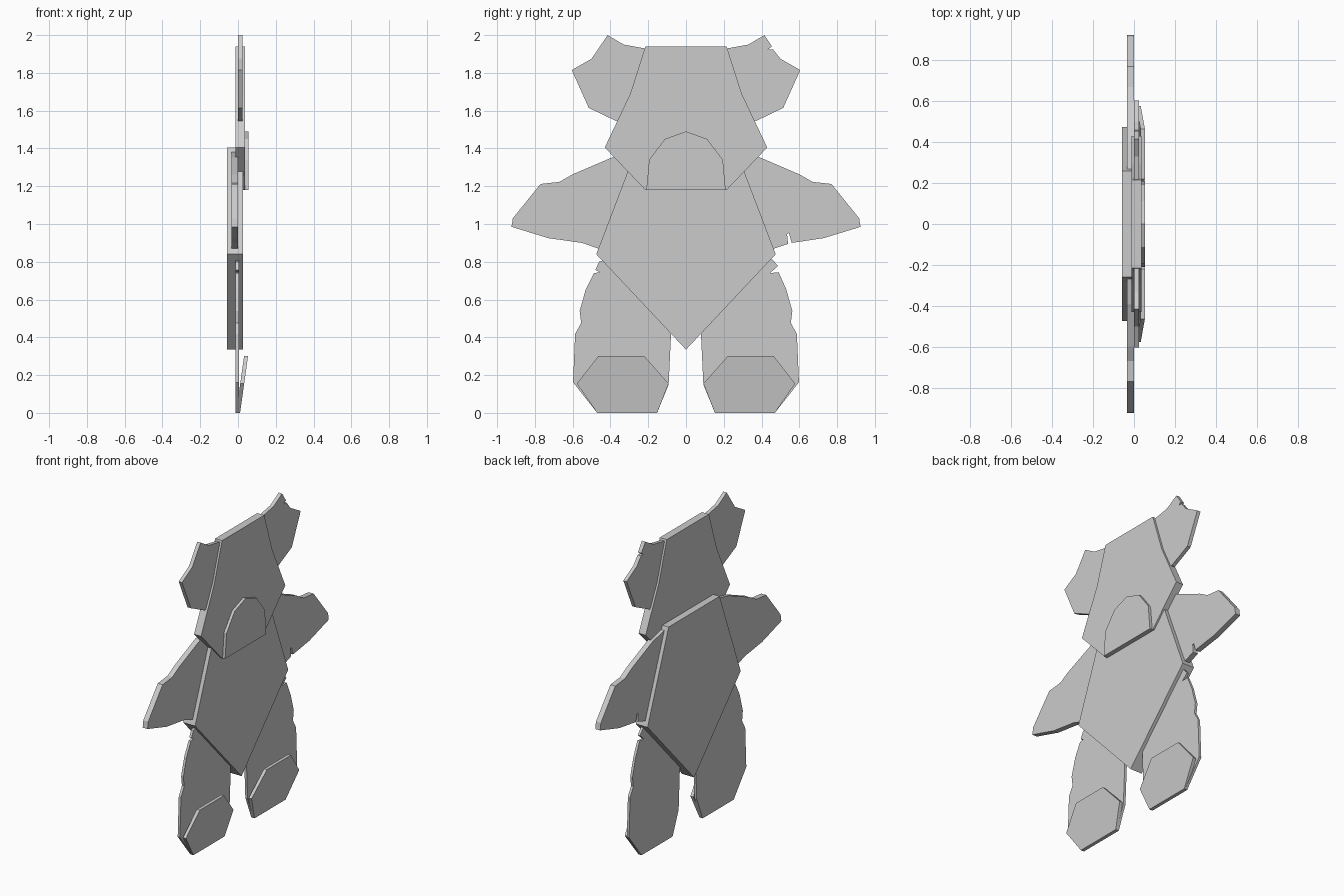
import bpy
import bmesh

default_cube = bpy.data.objects.get("Cube")
if default_cube:
    bpy.data.objects.remove(default_cube, do_unlink=True)

# Single plain colour for the whole cut-out figure
grey = bpy.data.materials.new("plain grey")
grey.use_nodes = True
colour = (.6, .6, .6, 1)
grey.diffuse_color = colour
grey.node_tree.nodes["Principled BSDF"].inputs["Base Color"].default_value = colour


def make_plate(name, outline, back, front, lean=0):
    """Extrude a (y, z) outline along x; lean shifts x in proportion to height."""
    bm = bmesh.new()
    verts = [bm.verts.new((back, y, z)) for y, z in outline]
    face = bm.faces.new(verts)
    extruded = bmesh.ops.extrude_face_region(bm, geom=[face])
    for item in extruded["geom"]:
        if isinstance(item, bmesh.types.BMVert):
            item.co.x = front
    for vert in bm.verts:
        vert.co.x += lean * vert.co.z
    bmesh.ops.recalc_face_normals(bm, faces=bm.faces)
    mesh = bpy.data.meshes.new(name)
    bm.to_mesh(mesh)
    bm.free()
    mesh.materials.append(grey)
    plate = bpy.data.objects.new(name, mesh)
    bpy.context.collection.objects.link(plate)
    return plate


def flip(outline):
    return [(-y, z) for y, z in outline]


def symmetric(half):
    """Complete a half outline by reflecting it across y = 0."""
    return half + [(-y, z) for y, z in reversed(half) if y > 0]


# Central plates: thick body, head over it, muzzle on top
body = symmetric([(0, .335), (.475, .84), (.26, 1.405)])
head = symmetric([(.215, 1.18), (.43, 1.405), (.295, 1.69), (.215, 1.94)])
muzzle = symmetric([(.21, 1.18), (.195, 1.34), (.112, 1.45), (0, 1.49)])
make_plate("body", body, -.058, .026)
make_plate("head", head, -.013, .037)
make_plate("muzzle", muzzle, .036, .055)

# Ears, the rear one with a small nick in its edge
ear_top = [(.2, 1.92), (.22, 1.93), (.33, 1.95), (.415, 2)]
ear_nick = [(.455, 1.94), (.435, 1.925), (.46, 1.925)]
ear_side = [(.5, 1.875), (.605, 1.815), (.515, 1.615), (.37, 1.545), (.28, 1.6)]
make_plate("rear_ear", ear_top + ear_nick + ear_side, 0, .024)
make_plate("front_ear", flip(ear_top + ear_side), 0, .024)

# Arms, the rear one with a slit on the underside
arm_top = [(.24, 1.3), (.27, 1.38), (.39, 1.353), (.6, 1.263), (.67, 1.223),
           (.77, 1.212), (.917, 1.03), (.924, .985), (.728, .925)]
arm_slit = [(.56, .9), (.545, .952), (.535, .947), (.54, .895)]
arm_plain = [(.55, .9)]
arm_end = [(.453, .866), (.4, .88)]
make_plate("rear_arm", arm_top + arm_slit + arm_end, -.034, .001)
make_plate("front_arm", flip(arm_top + arm_plain + arm_end), -.034, .001)

# Legs with jagged hips, and feet leaning forward from the ground
rear_hip = [(.45, .82), (.487, .778), (.445, .74), (.49, .745)]
front_hip = [(.46, .8), (.48, .757), (.455, .745), (.487, .74)]
leg = [(.53, .656), (.563, .54), (.555, .476), (.587, .418), (.598, .162),
       (.47, 0), (.153, 0), (.092, .15), (.08, .4), (.08, .47), (.4, .82)]
make_plate("rear_leg", rear_hip + leg, -.012, .004)
make_plate("front_leg", flip(front_hip + leg), -.012, .004)

foot = [(.465, .3), (.22, .3), (.092, .155), (.153, 0), (.47, 0), (.578, .155)]
make_plate("rear_foot", foot, -.01, .011, lean=.14)
make_plate("front_foot", flip(foot), -.01, .011, lean=.14)
